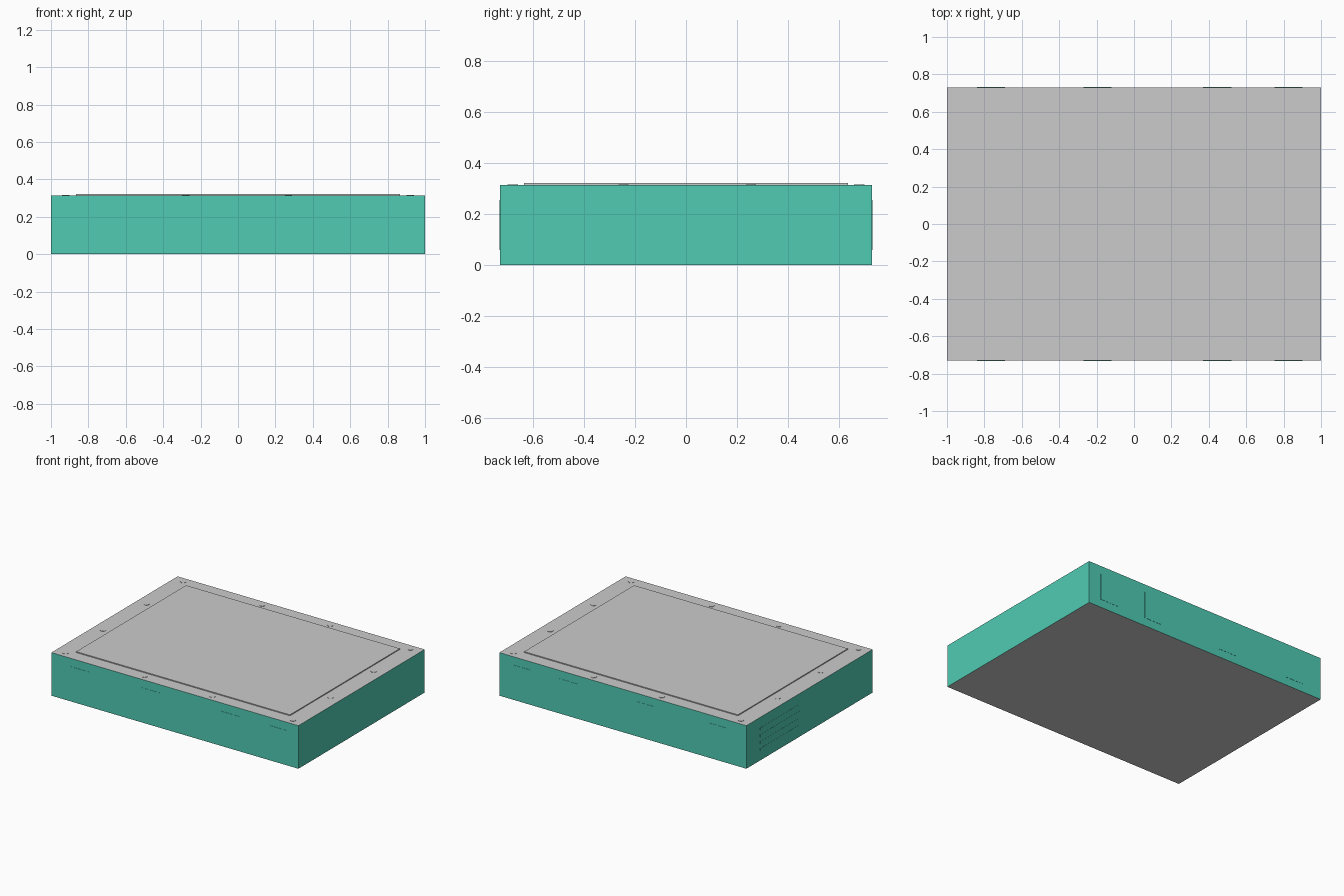
import bpy

if "Cube" in bpy.data.objects:
    bpy.data.objects.remove(bpy.data.objects["Cube"])

X, Y, H = 1.0, 0.73, 0.315   # half width, half depth, body height

teal = bpy.data.materials.new("teal")
teal.diffuse_color = (0.08, 0.6, 0.45, 1)
teal.use_nodes = True
teal.node_tree.nodes["Principled BSDF"].inputs["Base Color"].default_value = teal.diffuse_color


def mesh_object(name, verts, faces, mat=None):
    me = bpy.data.meshes.new(name)
    me.from_pydata(verts, [], faces)
    ob = bpy.data.objects.new(name, me)
    bpy.context.collection.objects.link(ob)
    if mat:
        me.materials.append(mat)
    return ob


def box(name, x0, x1, y0, y1, z0, z1, mat=None):
    bpy.ops.mesh.primitive_cube_add(size=1)
    ob = bpy.context.object
    ob.name = name
    ob.location = ((x0 + x1) / 2, (y0 + y1) / 2, (z0 + z1) / 2)
    ob.scale = (x1 - x0, y1 - y0, z1 - z0)
    bpy.ops.object.transform_apply(location=True, scale=True)
    if mat:
        ob.data.materials.append(mat)
    return ob


# Coloured side walls, closed by grey top and bottom sheets
corners = [(-X, -Y), (X, -Y), (X, Y), (-X, Y)]
bottom = [(x, y, 0) for x, y in corners]
top = [(x, y, H) for x, y in corners]
mesh_object("side_walls", bottom + top,
            [(i, (i + 1) % 4, (i + 1) % 4 + 4, i + 4) for i in range(4)], teal)
mesh_object("bottom_sheet", bottom, [(3, 2, 1, 0)])
mesh_object("top_sheet", top, [(0, 1, 2, 3)])

# Raised panel on the top
box("raised_top_panel", -0.865, 0.865, -0.635, 0.635, H - 0.01, 0.322)

# Flat bolt heads around the rim
xs, ys = (-0.92, -0.28, 0.27, 0.92), (-0.68, -0.245, 0.255, 0.68)
for i, x in enumerate(xs):
    for j, y in enumerate(ys):
        if i in (0, 3) or j in (0, 3):
            bpy.ops.mesh.primitive_cylinder_add(
                vertices=12, radius=0.02, depth=0.006, location=(x, y, H - 0.001))
            bpy.context.object.name = "rim_bolt"

# Shallow pads on the front and back walls
for side in (-1, 1):
    for x in (-0.765, -0.195, 0.445, 0.825):
        y0, y1 = sorted((side * (Y - 0.01), side * (Y + 0.0015)))
        box("wall_pad", x - 0.075, x + 0.075, y0, y1, 0.06, 0.255, teal)

# Shallow vent slats on the left wall
for k in range(4):
    z = 0.08 + 0.05 * k
    box("vent_slat", -X - 0.001, -X + 0.01, 0.12, 0.57, z - 0.008, z + 0.008, teal)
